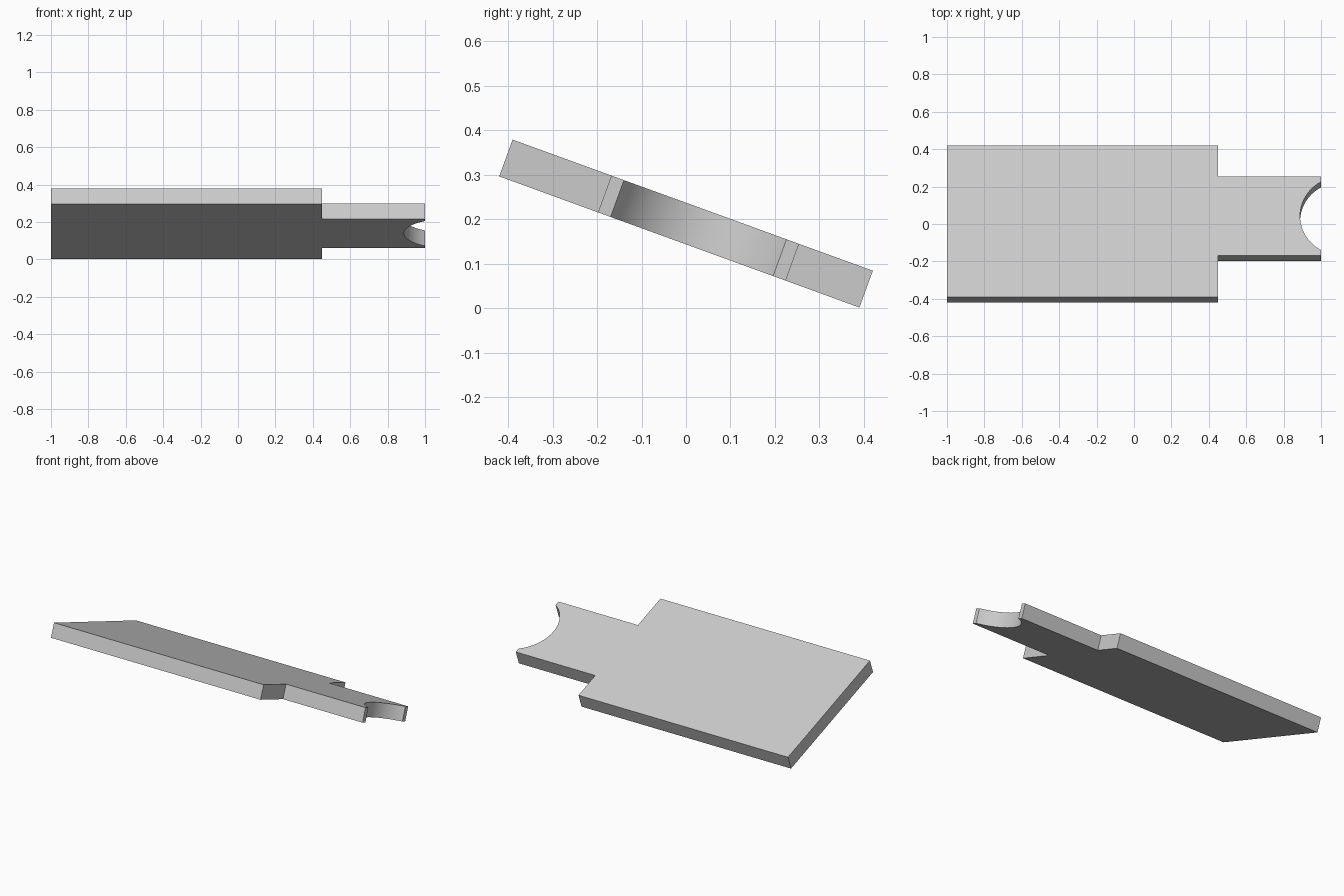
import bpy
import bmesh
from math import radians, sin, cos
from mathutils import Matrix, Vector

old = bpy.data.objects.get("Cube")
if old:
    bpy.data.objects.remove(old, do_unlink=True)

TILT = radians(-20)
THICK = 0.088
HALF_WIDTH = 0.431
SHOULDER_X = 0.45
TAB_MID, TAB_HALF = 0.03, 0.2245
CENTRE_Z = 0.19
ARC_STEPS = 32

grey = bpy.data.materials.new("light_grey")
grey.use_nodes = True
colour = (0.6, 0.6, 0.6, 1)
grey.diffuse_color = colour
grey.node_tree.nodes["Principled BSDF"].inputs["Base Color"].default_value = colour

# Plate outline: wide body, narrower off-centre tab, round notch in its end
tab_low, tab_high = TAB_MID - TAB_HALF, TAB_MID + TAB_HALF
outline = [(-1, HALF_WIDTH), (-1, -HALF_WIDTH), (SHOULDER_X, -HALF_WIDTH),
           (SHOULDER_X, tab_low), (1, tab_low)]
notch_x = 1 + TAB_HALF * cos(radians(60))
for i in range(ARC_STEPS + 1):
    a = radians(-60 + 120 * i / ARC_STEPS)
    outline.append((notch_x - TAB_HALF * cos(a), TAB_MID + TAB_HALF * sin(a)))
outline += [(1, tab_high), (SHOULDER_X, tab_high), (SHOULDER_X, HALF_WIDTH)]

# Extrude the outline to the plate thickness, then tilt it
bm = bmesh.new()
base = bm.faces.new([bm.verts.new((x, y, -THICK / 2)) for x, y in outline])
top = bmesh.ops.extrude_face_region(bm, geom=[base], use_keep_orig=True)["geom"]
bmesh.ops.translate(bm, vec=Vector((0, 0, THICK)),
                    verts=[g for g in top if isinstance(g, bmesh.types.BMVert)])
bmesh.ops.recalc_face_normals(bm, faces=bm.faces)
bm.transform(Matrix.Translation((0, 0, CENTRE_Z)) @ Matrix.Rotation(TILT, 4, "X"))

mesh = bpy.data.meshes.new("notched_plate")
bm.to_mesh(mesh)
bm.free()
mesh.materials.append(grey)
plate = bpy.data.objects.new("notched_plate", mesh)
bpy.context.collection.objects.link(plate)

# Smooth notch, sharp edges elsewhere
bpy.ops.object.select_all(action="DESELECT")
plate.select_set(True)
bpy.context.view_layer.objects.active = plate
bpy.ops.object.shade_smooth_by_angle(angle=radians(30))
